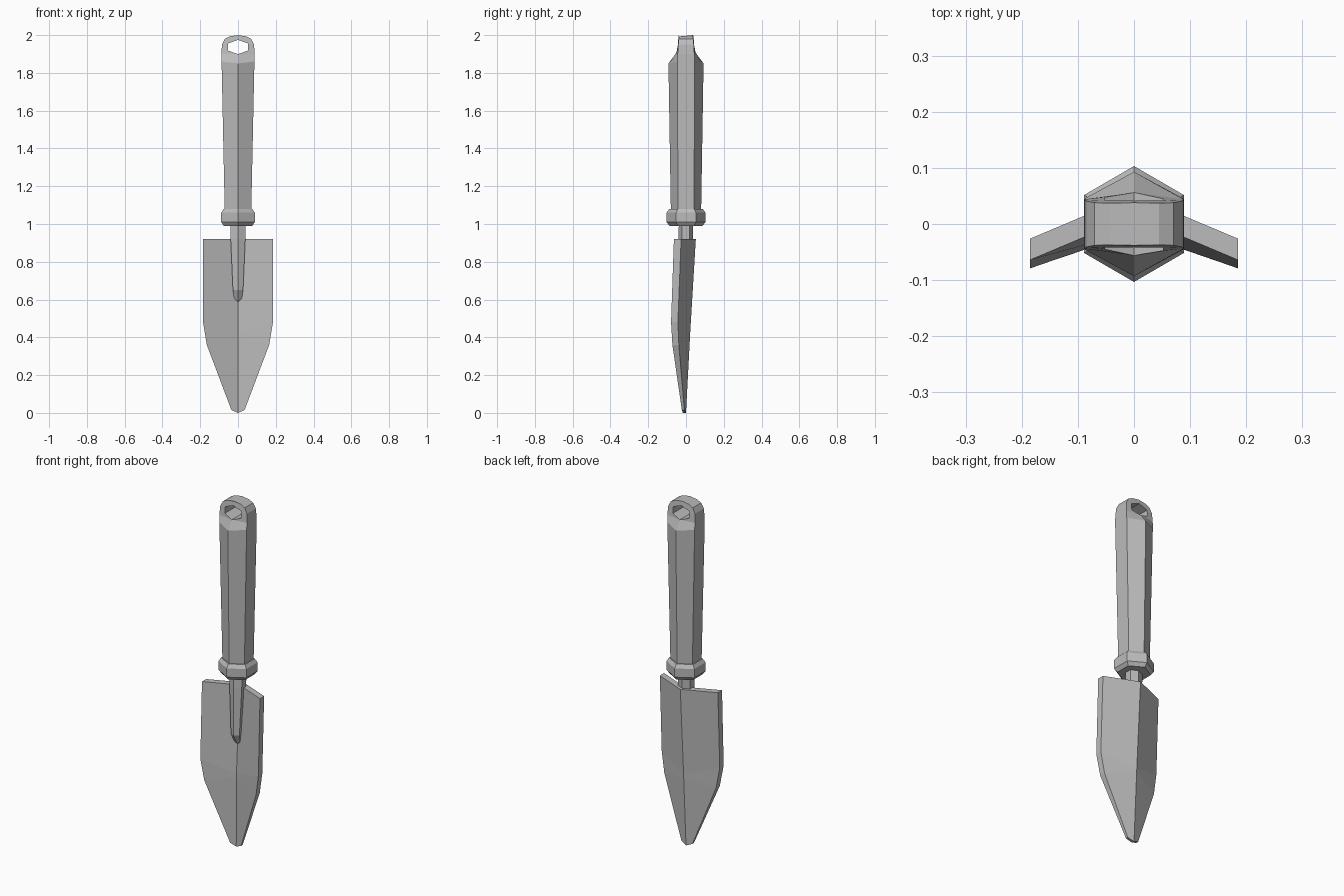
import bpy, bmesh
from math import cos, sin, pi

if "Cube" in bpy.data.objects:
    bpy.data.objects.remove(bpy.data.objects["Cube"], do_unlink=True)

grey = bpy.data.materials.new("plain_grey")
grey.use_nodes = True
colour = (0.5, 0.5, 0.5, 1)
grey.diffuse_color = colour
grey.node_tree.nodes["Principled BSDF"].inputs["Base Color"].default_value = colour


def loft(name, rings):
    """Skin a list of matching closed rings and cap both ends."""
    bm = bmesh.new()
    rows = [[bm.verts.new(p) for p in ring] for ring in rings]
    n = len(rows[0])
    for a, b in zip(rows, rows[1:]):
        for i in range(n):
            j = (i + 1) % n
            bm.faces.new((a[i], a[j], b[j], b[i]))
    bm.faces.new(rows[0][::-1])
    bm.faces.new(rows[-1])
    bmesh.ops.recalc_face_normals(bm, faces=bm.faces[:])
    mesh = bpy.data.meshes.new(name)
    bm.to_mesh(mesh)
    bm.free()
    mesh.materials.append(grey)
    obj = bpy.data.objects.new(name, mesh)
    bpy.context.collection.objects.link(obj)
    return obj


def hexagon(z, x, side, apex, y=0, z_mid=None):
    """Six-sided section with points at front and back, flat to the sides."""
    zm = z if z_mid is None else z_mid
    return [(x, y - side, z), (x, y + side, z), (0, y + apex, zm),
            (-x, y + side, z), (-x, y - side, z), (0, y - apex, zm)]


# Grip: tapered six-sided bar, pinched flat and rounded at the top
grip = loft("grip", [
    hexagon(1.06, .07, .042, .08),
    hexagon(1.86, .087, .046, .093, z_mid=1.85),
    hexagon(1.9, .088, .044, .056),
    hexagon(1.95, .085, .041, .045),
    hexagon(1.98, .07, .038, .04, z_mid=1.985),
    hexagon(1.993, .045, .037, .038, z_mid=2.0),
])

# Hanging hole through the top of the grip
cutter = loft("hole_cutter", [
    [(.052 * sin(k * pi / 3) / sin(pi / 3), y, 1.937 + .038 * cos(k * pi / 3))
     for k in range(6)] for y in (-.2, .2)])
cutter.hide_render = True
cutter.hide_viewport = True
cut = grip.modifiers.new("hanging_hole", "BOOLEAN")
cut.operation = "DIFFERENCE"
cut.solver = "EXACT"
cut.object = cutter

# Collar between grip and neck
loft("collar", [hexagon(z, x, x * .58, x * 1.16) for z, x in
                ((.99, .075), (1.01, .089), (1.06, .089), (1.08, .076))])

# Neck: narrow tang running down the front of the blade
loft("neck", [
    hexagon(1.0, .04, .02, .038),
    hexagon(.92, .039, .02, .038, -.002),
    hexagon(.65, .027, .014, .03, -.012),
    hexagon(.6, .02, .008, .016, 0),
    hexagon(.58, .01, .003, .006, .008),
])


# Blade: folded plate with its ridge at the back and wings swept forward
def blade_section(z, z_mid, x, edge_y, ridge_y, edge_t, ridge_t):
    return [(x, edge_y, z), (0, ridge_y, z_mid), (-x, edge_y, z),
            (-x, edge_y - edge_t, z), (0, ridge_y - ridge_t, z_mid),
            (x, edge_y - edge_t, z)]


loft("blade", [
    blade_section(.92, .92, .185, -.026, .052, .038, .038),
    blade_section(.48, .42, .185, -.043, .022, .036, .036),
    blade_section(.36, .4, .165, -.038, .021, .034, .036),
    blade_section(.015, 0, .035, -.008, 0, .014, .016),
])
